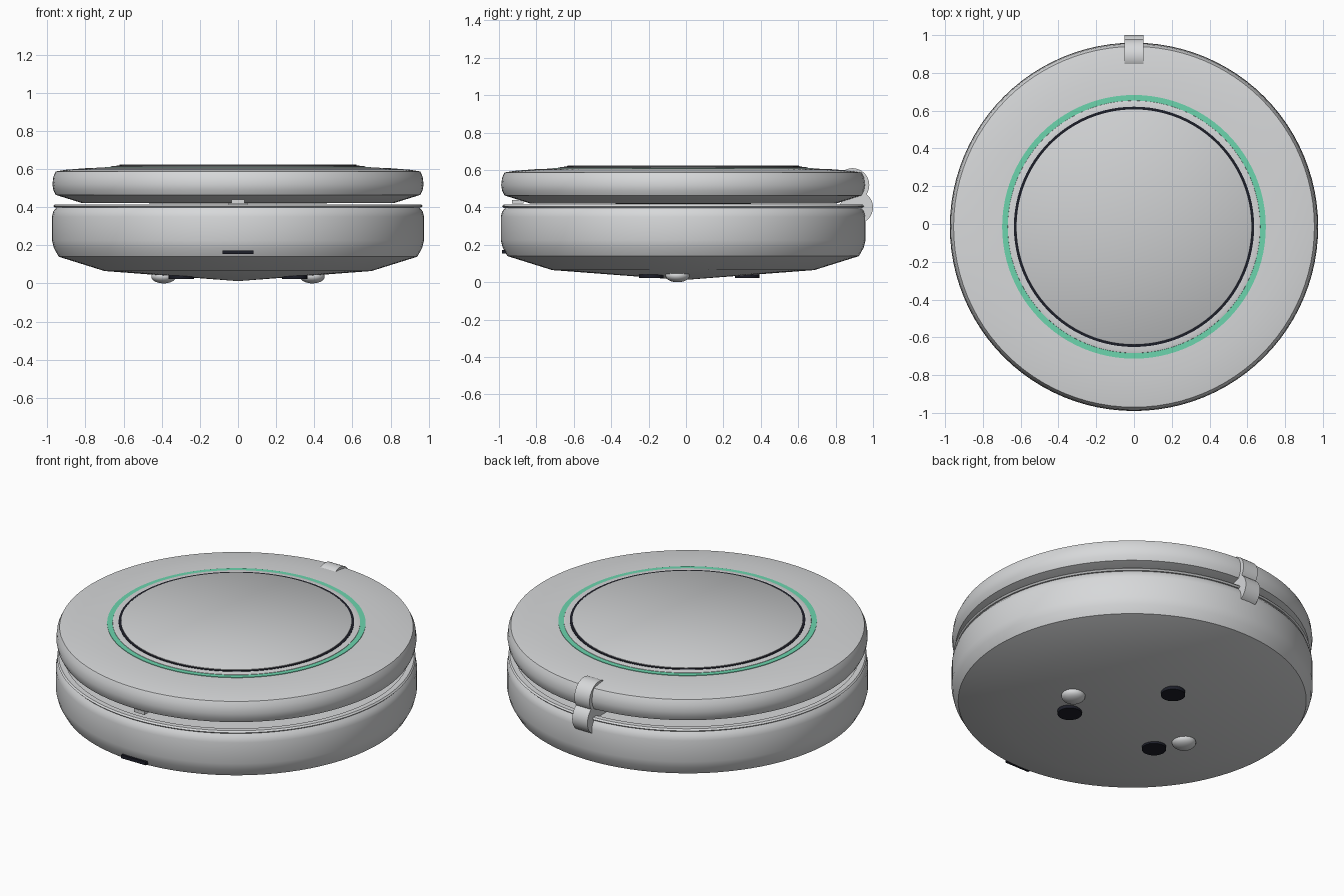
import bpy, bmesh, math

if "Cube" in bpy.data.objects:
    bpy.data.objects.remove(bpy.data.objects["Cube"])

CY = -0.015   # body centre in y
SEG = 96


def mat(name, rgb):
    m = bpy.data.materials.new(name)
    m.diffuse_color = (*rgb, 1)
    m.use_nodes = True
    m.node_tree.nodes["Principled BSDF"].inputs["Base Color"].default_value = m.diffuse_color
    return m


SHELL = mat("silver grey", (0.68, 0.69, 0.70))
PANEL = mat("panel grey", (0.62, 0.63, 0.64))
GREEN = mat("mint green", (0.15, 0.66, 0.42))
DARK = mat("near black", (0.012, 0.013, 0.022))


def finish(name, bm, material, angle=40):
    bmesh.ops.remove_doubles(bm, verts=bm.verts, dist=1e-5)
    bmesh.ops.recalc_face_normals(bm, faces=bm.faces)
    me = bpy.data.meshes.new(name)
    bm.to_mesh(me)
    bm.free()
    ob = bpy.data.objects.new(name, me)
    bpy.context.collection.objects.link(ob)
    me.materials.append(material)
    bpy.ops.object.select_all(action='DESELECT')
    ob.select_set(True)
    bpy.context.view_layer.objects.active = ob
    bpy.ops.object.shade_smooth_by_angle(angle=math.radians(angle))
    return ob


def lathe(name, profile, material, closed=False, centre=(0, CY), seg=SEG):
    """Spin an (r, z) profile about a vertical axis."""
    bm = bmesh.new()
    pts = profile + [profile[0]] if closed else profile
    vs = [bm.verts.new((r, 0, z)) for r, z in pts]
    es = [bm.edges.new(p) for p in zip(vs, vs[1:])]
    bmesh.ops.spin(bm, geom=vs + es, cent=(0, 0, 0), axis=(0, 0, 1),
                   angle=2 * math.pi, steps=seg)
    ob = finish(name, bm, material)
    ob.location = (*centre, 0)
    return ob


def box(name, loc, size, material):
    bm = bmesh.new()
    bmesh.ops.create_cube(bm, size=1)
    bmesh.ops.scale(bm, vec=size, verts=bm.verts)
    ob = finish(name, bm, material)
    ob.location = loc
    return ob


# Lower shell with a shallow conical underside
lathe("base_shell", [(0, 0.012), (0.70, 0.065), (0.94, 0.14), (0.965, 0.185),
                     (0.975, 0.225), (0.975, 0.35), (0.968, 0.378),
                     (0.95, 0.40), (0, 0.40)], SHELL)

# Thin lip around the opening
lathe("rim_lip", [(0.93, 0.398), (0.96, 0.398), (0.968, 0.406),
                  (0.96, 0.415), (0.93, 0.415)], SHELL, closed=True)

# Lid with undercut edge
lathe("lid_shell", [(0, 0.418), (0.82, 0.422), (0.955, 0.464), (0.968, 0.49),
                    (0.973, 0.52), (0.968, 0.56), (0.955, 0.587),
                    (0.90, 0.596), (0.80, 0.604), (0.70, 0.608),
                    (0, 0.608)], SHELL)

# Coloured ring, raised frame, dark groove line and centre panel
lathe("green_ring", [(0.662, 0.606), (0.698, 0.606), (0.698, 0.611),
                     (0.662, 0.611)], GREEN, closed=True)
lathe("panel_frame", [(0.63, 0.606), (0.67, 0.606), (0.668, 0.613),
                      (0.655, 0.616), (0.63, 0.616)], SHELL, closed=True)
lathe("groove_line", [(0.615, 0.61), (0.636, 0.61), (0.636, 0.618),
                      (0.615, 0.618)], DARK, closed=True)
lathe("centre_panel", [(0, 0.608), (0.622, 0.608), (0.622, 0.621),
                       (0.618, 0.624), (0, 0.624)], PANEL)

# Rear hinge: two stacked barrels
for name, y, z, r in (("hinge_upper_barrel", 0.89, 0.52, 0.09),
                      ("hinge_lower_barrel", 0.912, 0.40, 0.088)):
    bm = bmesh.new()
    bmesh.ops.create_cone(bm, cap_ends=True, segments=32, radius1=r,
                          radius2=r, depth=0.1)
    ob = finish(name, bm, SHELL)
    ob.rotation_euler = (0, math.pi / 2, 0)
    ob.location = (0, y, z)

# Front slot and thumb catch
box("front_slot", (0, -0.965, 0.163), (0.16, 0.04, 0.02), DARK)
box("thumb_catch", (0, -0.90, 0.43), (0.07, 0.06, 0.02), SHELL)

# Three rubber feet
for i in range(3):
    a = math.radians(90 + 120 * i)
    lathe(f"rubber_foot_{i + 1}", [(0, 0.022), (0.066, 0.022), (0.066, 0.05),
                                   (0, 0.05)], DARK,
          centre=(0.343 * math.cos(a), CY + 0.343 * math.sin(a)), seg=32)

# Two rounded contact nubs
for side, sx in (("left", -1), ("right", 1)):
    bm = bmesh.new()
    bmesh.ops.create_uvsphere(bm, u_segments=24, v_segments=12, radius=1)
    bmesh.ops.scale(bm, vec=(0.065, 0.065, 0.036), verts=bm.verts)
    ob = finish(f"contact_nub_{side}", bm, SHELL)
    ob.location = (sx * 0.39, -0.045, 0.036)
